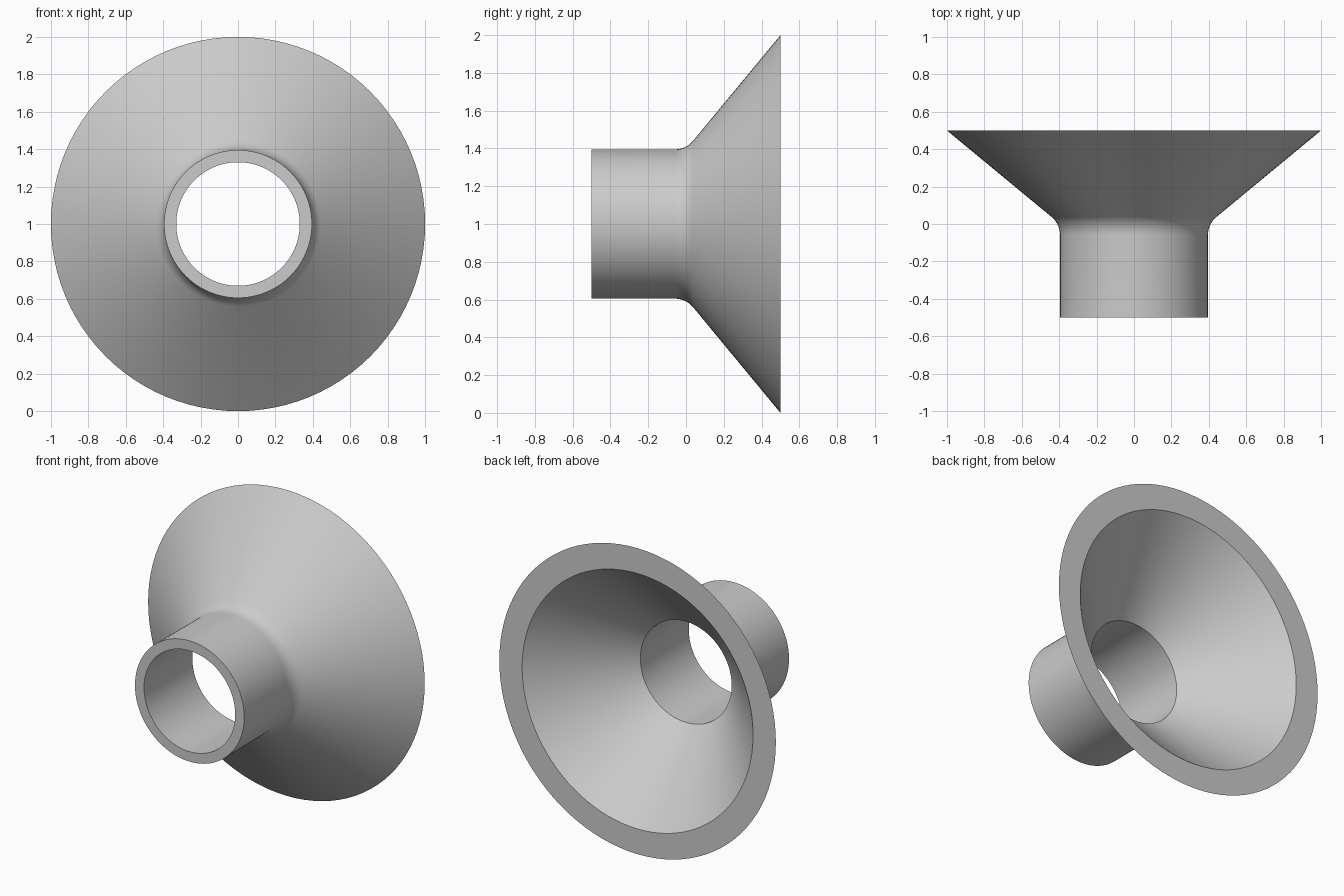
import bpy, bmesh, math
from mathutils import Matrix

cube = bpy.data.objects.get("Cube")
if cube:
    bpy.data.objects.remove(cube, do_unlink=True)

SEGMENTS = 96
TUBE_R, BORE_R, RIM_R, MOUTH_R = 0.395, 0.33, 1.0, 0.835
FRONT, BACK = -0.5, 0.5

# Plain grey material
grey = bpy.data.materials.new("plain_grey")
grey.use_nodes = True
colour = (0.6, 0.6, 0.6, 1)
grey.diffuse_color = colour
grey.node_tree.nodes["Principled BSDF"].inputs["Base Color"].default_value = colour

# Fillet between the tube and the flare, tangent to both
turn = math.atan2(RIM_R - TUBE_R, BACK)
tangent = 0.06
radius = tangent / math.tan(turn / 2)
STEPS = 8
fillet = []
for i in range(STEPS + 1):
    a = turn * i / STEPS
    fillet.append((TUBE_R + radius * (1 - math.cos(a)), -tangent + radius * math.sin(a)))

# Closed wall section as (radius, y)
section = [(BORE_R, FRONT), (TUBE_R, FRONT), *fillet,
           (RIM_R, BACK), (MOUTH_R, BACK), (BORE_R, 0)]

# Revolve the section around the front-to-back axis
bm = bmesh.new()
verts = [bm.verts.new((r, y, 0)) for r, y in section]
edges = [bm.edges.new((v, verts[(i + 1) % len(verts)])) for i, v in enumerate(verts)]
bmesh.ops.spin(bm, geom=verts + edges, cent=(0, 0, 0), axis=(0, 1, 0),
               angle=math.tau, steps=SEGMENTS, use_merge=True)
bmesh.ops.remove_doubles(bm, verts=bm.verts, dist=1e-5)
bmesh.ops.recalc_face_normals(bm, faces=bm.faces)
bmesh.ops.transform(bm, matrix=Matrix.Translation((0, 0, RIM_R)), verts=bm.verts)

mesh = bpy.data.meshes.new("flared_funnel")
bm.to_mesh(mesh)
bm.free()
mesh.materials.append(grey)
funnel = bpy.data.objects.new("flared_funnel", mesh)
bpy.context.collection.objects.link(funnel)

# Smooth curved walls, keep the rims and the inner throat crisp
bpy.ops.object.select_all(action="DESELECT")
funnel.select_set(True)
bpy.context.view_layer.objects.active = funnel
bpy.ops.object.shade_smooth_by_angle(angle=math.radians(30))
